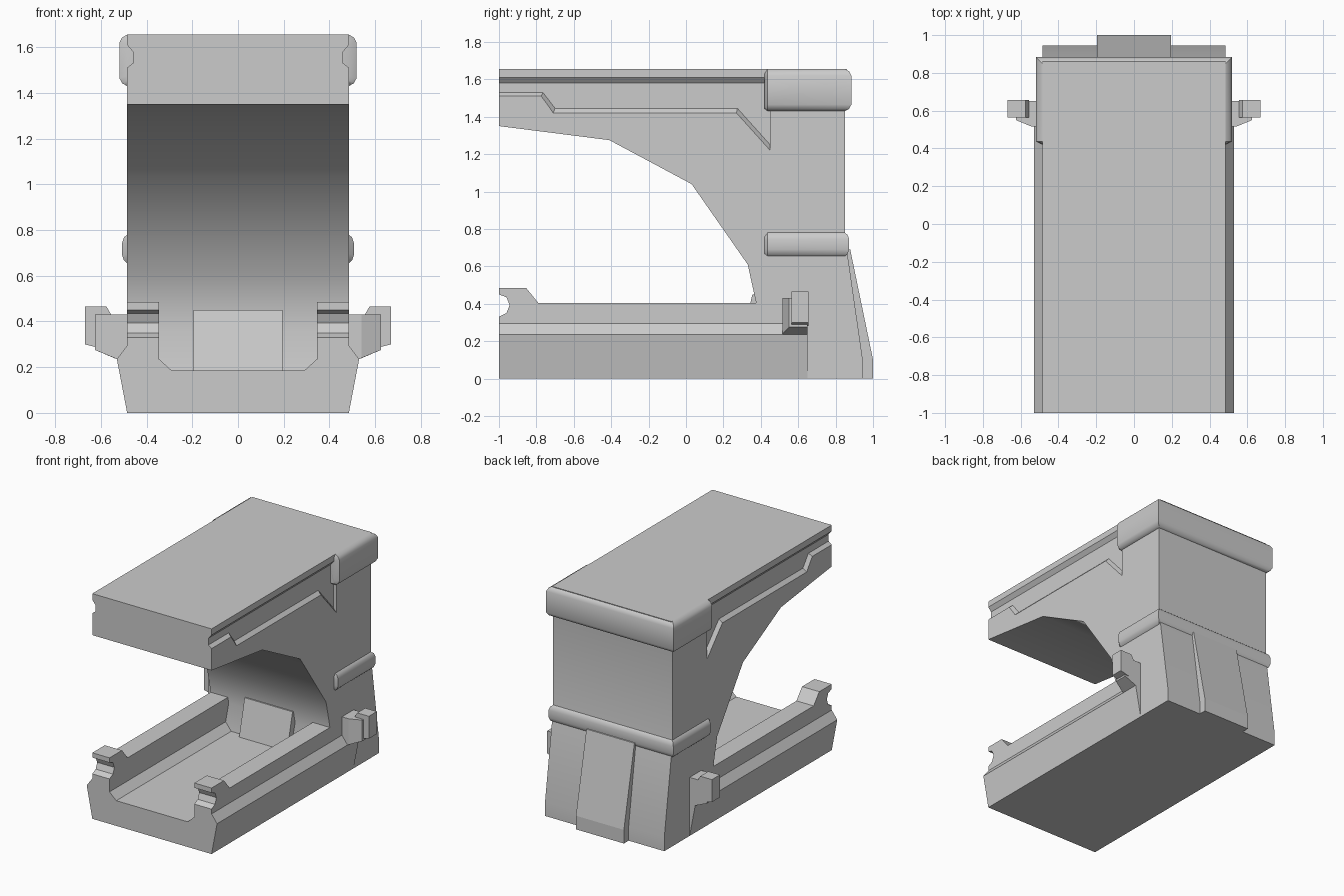
import bpy, bmesh, math

if "Cube" in bpy.data.objects:
    bpy.data.objects.remove(bpy.data.objects["Cube"])


def loft(name, rings):
    """Closed solid through a list of equal-length 3D rings, capped at both ends."""
    bm = bmesh.new()
    vs = [[bm.verts.new(p) for p in r] for r in rings]
    n = len(vs[0])
    for a, b in zip(vs, vs[1:]):
        for i in range(n):
            j = (i + 1) % n
            bm.faces.new((a[i], a[j], b[j], b[i]))
    bm.faces.new(vs[0])
    bm.faces.new(vs[-1])
    bmesh.ops.recalc_face_normals(bm, faces=bm.faces)
    me = bpy.data.meshes.new(name)
    bm.to_mesh(me)
    bm.free()
    ob = bpy.data.objects.new(name, me)
    bpy.context.collection.objects.link(ob)
    return ob


def side_prism(name, pts, x0, x1):
    return loft(name, [[(x, y, z) for y, z in pts] for x in (x0, x1)])


def front_prism(name, pts, y0, y1):
    return loft(name, [[(x, y, z) for x, z in pts] for y in (y0, y1)])


def mirror(ob):
    ob.modifiers.new("mirror", 'MIRROR')
    return ob


def smooth(ob, deg):
    bpy.ops.object.select_all(action='DESELECT')
    ob.select_set(True)
    bpy.context.view_layer.objects.active = ob
    bpy.ops.object.shade_smooth_by_angle(angle=math.radians(deg))


W = 0.485

# arched body: roof overhang and rear column
body = side_prism("arched_body", [
    (-1, 1.655), (0.86, 1.655), (0.85, 1.6), (0.85, 0.72), (0.865, 0.655),
    (0.945, 0.1), (0.945, 0), (0.65, 0), (0.65, 0.1), (0.33, 0.1),
    (0.335, 0.185), (0.385, 0.36), (0.33, 0.61), (0.03, 1.04),
    (-0.41, 1.275), (-1, 1.35)], -W, W)

# recessed side panel with sloping edges, cut into both sides of the body
outer = [(-1.1, 1.61), (0.45, 1.61), (0.45, 1.22), (0.27, 1.42),
         (-0.71, 1.42), (-0.775, 1.51), (-1.1, 1.51)]
inner = [(-1.1, 1.58), (0.45, 1.58), (0.45, 1.25), (0.275, 1.445),
         (-0.70, 1.445), (-0.765, 1.53), (-1.1, 1.53)]
cutter = mirror(loft("recess_cutter", [
    [(0.46, y, z) for y, z in inner],
    [(0.51, 2 * a[0] - b[0], 2 * a[1] - b[1]) for a, b in zip(outer, inner)]]))
cutter.hide_render = True
cut = body.modifiers.new("recess", 'BOOLEAN')
cut.operation = 'DIFFERENCE'
cut.solver = 'EXACT'
cut.object = cutter
bpy.context.view_layer.objects.active = body
bpy.ops.object.modifier_apply(modifier="recess")
bpy.data.objects.remove(cutter)
smooth(body, 32)

# channelled base tray
half = [(W, 0), (0.53, 0.235), (W, 0.295), (0.345, 0.295), (0.345, 0.235), (0.29, 0.185)]
front_prism("base_tray", half + [(-x, z) for x, z in reversed(half)], -1, 0.65)

# side rails with raised, notched front ends
mirror(side_prism("side_rail", [
    (-1, 0.295), (0.42, 0.295), (0.42, 0.405), (-0.79, 0.405), (-0.855, 0.485),
    (-1, 0.485), (-1, 0.45), (-0.96, 0.435), (-0.943, 0.393),
    (-0.96, 0.35), (-1, 0.33)], 0.345, W))

# sloping panels inside and behind the column
side_prism("inner_ramp", [(0.355, 0.45), (0.29, 0.18), (0.45, 0.18), (0.45, 0.45)],
           -0.195, 0.195)
side_prism("rear_panel", [(0.84, 0.7), (0.878, 0.69), (1.0, 0.1), (1.0, 0),
                          (0.945, 0), (0.92, 0.1)], -0.195, 0.195)


# rounded bands wrapping the sides and back
def band(name, z0, z1, out, rise, end_taper):
    mid = (z0 + z1) / 2
    prof = [(-0.05, z0), (0, z0), (out * 0.65, z0 + rise * 0.35), (out, z0 + rise),
            (out, z1 - rise), (out * 0.65, z1 - rise * 0.35), (0, z1), (-0.05, z1 - 0.012)]
    k = 1 - end_taper
    tip = [(W + min(o, 0), 0.42, mid + (z - mid) * k) for o, z in prof]
    full = [(W + o, 0.437, z) for o, z in prof]
    corner = [(W + o, 0.85 + o, z) for o, z in prof]
    right = [tip, full, corner]
    left = [[(-x, y, z) for x, y, z in r] for r in reversed(right)]
    smooth(loft(name, right + left), 35)


band("top_band", 1.43, 1.655, 0.034, 0.035, 0.12)
band("middle_band", 0.655, 0.78, 0.022, 0.035, 0.2)

# side latches
mirror(loft("latch_base", [
    [(0.47, y, 0.43), (x, y, 0.43), (x, y, zb), (0.53, y, 0.235), (0.47, y, 0.235)]
    for y, x, zb in [(0.515, 0.54, 0.24), (0.55, 0.625, 0.275), (0.65, 0.625, 0.275)]]))
mirror(front_prism("latch_tab", [(0.575, 0.465), (0.67, 0.465), (0.67, 0.30),
                                 (0.60, 0.282), (0.555, 0.43)], 0.563, 0.656))
